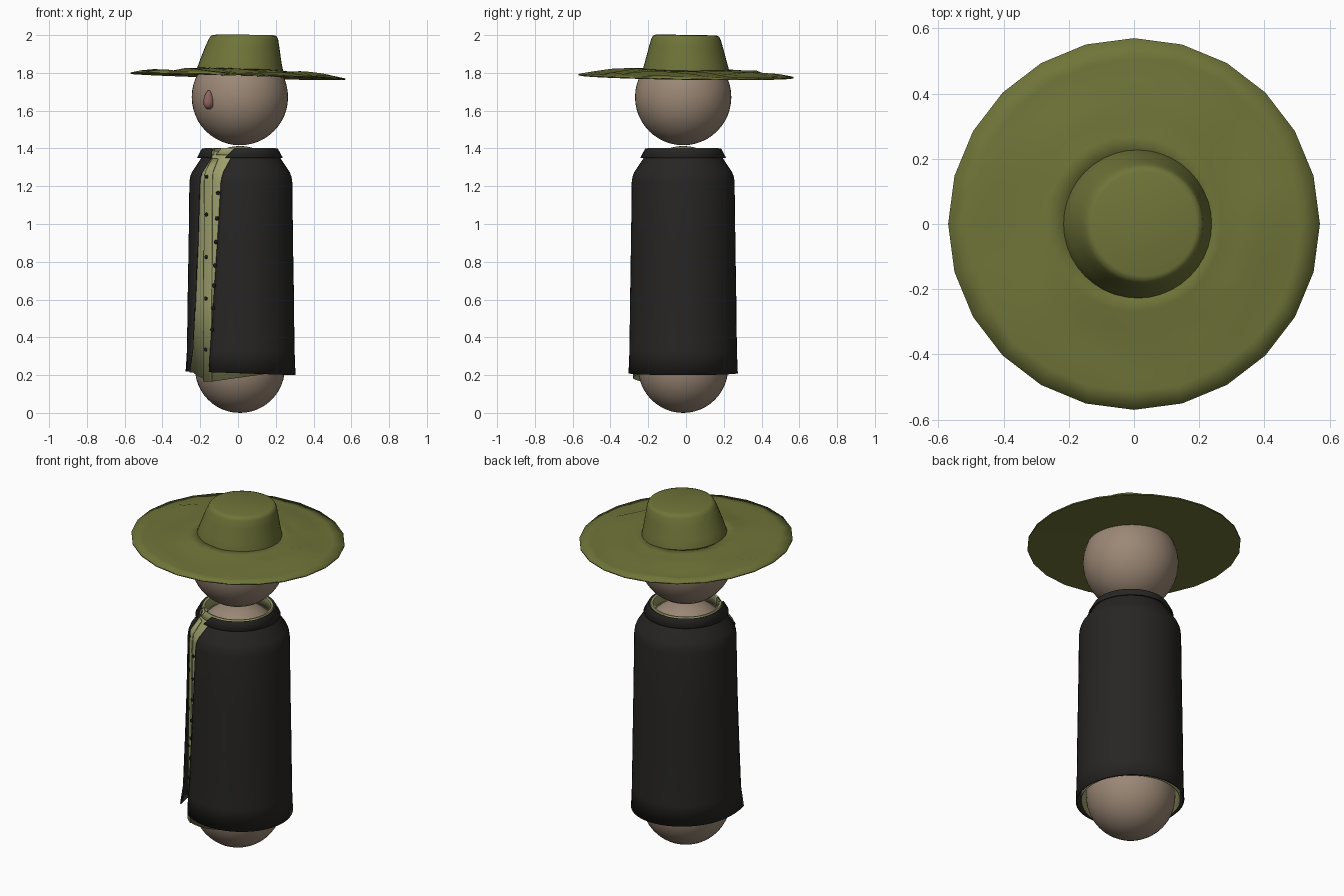
import bpy, bmesh, math, random
from math import sin, cos, radians, pi
from mathutils import Vector

if "Cube" in bpy.data.objects:
    bpy.data.objects.remove(bpy.data.objects["Cube"])

random.seed(4)
CX, CY = 0.01, -0.015


def mat(name, rgb):
    m = bpy.data.materials.new(name)
    m.diffuse_color = (*rgb, 1)
    m.use_nodes = True
    m.node_tree.nodes["Principled BSDF"].inputs["Base Color"].default_value = m.diffuse_color
    return m


SKIN = mat("skin", (0.33, 0.245, 0.18))
NOSE = mat("nose_pink", (0.27, 0.13, 0.12))
BLACK = mat("coat_black", (0.02, 0.019, 0.017))
SHIRT = mat("shirt_olive", (0.34, 0.35, 0.15))
HAT = mat("hat_olive", (0.16, 0.175, 0.04))
BUTTON = mat("button_dark", (0.01, 0.01, 0.01))


def finish(name, bm, material, thick=0, angle=40):
    bmesh.ops.remove_doubles(bm, verts=bm.verts, dist=1e-5)
    bmesh.ops.recalc_face_normals(bm, faces=bm.faces)
    me = bpy.data.meshes.new(name)
    bm.to_mesh(me)
    bm.free()
    ob = bpy.data.objects.new(name, me)
    bpy.context.collection.objects.link(ob)
    me.materials.append(material)
    if thick:
        s = ob.modifiers.new("thickness", "SOLIDIFY")
        s.thickness, s.offset = thick, 0
    bpy.ops.object.select_all(action='DESELECT')
    ob.select_set(True)
    bpy.context.view_layer.objects.active = ob
    bpy.ops.object.shade_smooth_by_angle(angle=radians(angle))
    return ob


def lathe(name, prof, material, thick=0, n=48, warp=None, angle=40):
    """Sweep (radius, z, start deg, end deg) rows; 0 deg faces the front, positive goes to +x."""
    bm = bmesh.new()
    rows = []
    for j, (r, z, a0, a1) in enumerate(prof):
        row = []
        for i in range(n + 1):
            t = radians(a0 + (a1 - a0) * i / n)
            p = Vector((CX + r * sin(t), CY - r * cos(t), z))
            if warp:
                p = warp(p, i / n, j, t)
            row.append(bm.verts.new(p))
        rows.append(row)
    for a, b in zip(rows, rows[1:]):
        for i in range(n):
            bm.faces.new((a[i], a[i + 1], b[i + 1], b[i]))
    return finish(name, bm, material, thick, angle)


def full(pts):
    return [(r, z, 0, 360) for r, z in pts]


def blob(name, theta, r, z, size, material, taper=0):
    """Small ellipsoid pressed onto the surface at angle theta."""
    bm = bmesh.new()
    bmesh.ops.create_uvsphere(bm, u_segments=16, v_segments=10, radius=1)
    t = radians(theta)
    for v in bm.verts:
        k = 1 - taper * v.co.z
        a, b = v.co.x * size[0] * k, v.co.y * size[1] * k
        v.co = (CX + (r - b) * sin(t) + a * cos(t),
                CY - (r - b) * cos(t) + a * sin(t), z + v.co.z * size[2])
    return finish(name, bm, material, angle=60)


# body capsule, head and nose
R = 0.238
cap = [(R * sin(a), R - R * cos(a)) for a in (pi / 2 * k / 12 for k in range(13))]
lathe("body", full(cap + [(r, 1.413 - z) for r, z in reversed(cap)]), SKIN)
lathe("head", full([(0.255 * sin(pi * k / 24), 1.672 - 0.255 * cos(pi * k / 24))
                    for k in range(25)]), SKIN)
blob("nose", -40, 0.255, 1.658, (0.026, 0.032, 0.05), NOSE, 0.3)


# shirt, hem dipping at the front
def shirt_hem(p, u, j, t):
    if j == 0:
        d = (math.degrees(t) + 180) % 360 - 180 + 35
        p.z -= 0.05 * max(0, 1 - abs(d) / (80 if d > 0 else 35))
    return p


lathe("shirt", full([(0.264, 0.215), (0.26, 0.6), (0.254, 1.23), (0.25, 1.27),
                     (0.2, 1.345), (0.18, 1.385)]), SHIRT, 0.004, 72, shirt_hem)
lathe("shirt_placket", [(0.269, 0.165, -46, -34), (0.266, 0.6, -46, -34), (0.26, 1.23, -46, -34),
                        (0.255, 1.275, -46, -34), (0.206, 1.345, -46, -34)], SHIRT, 0.005, 6)
lathe("shirt_collar", [(0.175, 1.345, -32, 312), (0.178, 1.398, -32, 312), (0.187, 1.4, -32, 312),
                       (0.205, 1.365, -38, 318)], SHIRT, 0.004)
for z in (0.335, 0.605, 0.825, 1.05, 1.25):
    blob("shirt_button", -42, 0.274 - 0.008 * z, z, (0.011, 0.005, 0.01), BUTTON)


# open coat, its left front edge flaring a little toward the hem
def coat_warp(p, u, j, t):
    f = max(0, (u - 0.88) / 0.12) * max(0, 4 - j) / 4
    p += Vector((sin(t), -cos(t), 0)) * 0.025 * f * f
    p.x += 0.005
    if j == 0:
        p.z += -0.035 * (p.x - CX)
    return p


lathe("coat", [(0.286, 0.21, -36, 299), (0.281, 0.33, -35, 300), (0.278, 0.6, -31, 302),
               (0.273, 0.9, -27, 304), (0.269, 1.22, -23, 306), (0.265, 1.25, -22, 306),
               (0.255, 1.275, -21, 307), (0.208, 1.345, -15, 310), (0.195, 1.37, -12, 310)],
      BLACK, 0.007, 72, coat_warp)
lathe("coat_collar", [(0.195, 1.345, -12, 310), (0.193, 1.392, -9, 312), (0.2, 1.396, -9, 312),
                      (0.224, 1.35, -20, 318)], BLACK, 0.007, 60)
for z in (0.44, 0.555, 0.675, 0.78, 0.905, 1.03, 1.165):
    blob("coat_button", -31.5 + 9 * (z - 0.44), 0.286 - 0.01 * z, z, (0.011, 0.006, 0.011), BUTTON)


# hat crown and crumpled low-sided brim, both slightly tilted
def tilt(p):
    p.z -= 0.028 * p.x + 0.014 * p.y
    p.y -= CY
    return p


def crown_warp(p, u, j, t):
    p.x += 0.022 * max(0, (p.z - 1.83) / 0.17)
    return tilt(p) if p.z < 1.98 else tilt(p) + Vector((0, 0, 0.02 * p.x))


lathe("hat_crown", full([(0.231, 1.79), (0.23, 1.81), (0.215, 1.865), (0.195, 1.94), (0.183, 1.98),
                         (0.174, 1.995), (0.16, 2.0), (0, 2.0)]), HAT, 0.0, 40, crown_warp, 60)

N = 24
noise = [[random.uniform(-1, 1) for _ in range(N)] for _ in range(7)]


def brim_warp(p, u, j, t):
    i = round(u * N) % N
    amp = (0, 0.004, 0.009, 0.012, 0.011, 0.006, 0)[j]
    p.z += amp * noise[j][i]
    s = 1 + (0.012 * noise[j][i - 5] if 0 < j < 6 else 0)
    p.x, p.y = (p.x - CX) * s, CY + (p.y - CY) * s
    return tilt(p)


lathe("hat_brim", full([(0.215, 1.818), (0.27, 1.812), (0.33, 1.806), (0.39, 1.801),
                        (0.45, 1.796), (0.51, 1.79), (0.57, 1.783)]), HAT, 0.006, N, brim_warp, 60)
# flat underside of the brim
lathe("hat_brim_lining", full([(0.205, 1.782), (0.57, 1.779)]), HAT, 0, N,
      lambda p, u, j, t: tilt(p - Vector((CX, 0, 0))))
